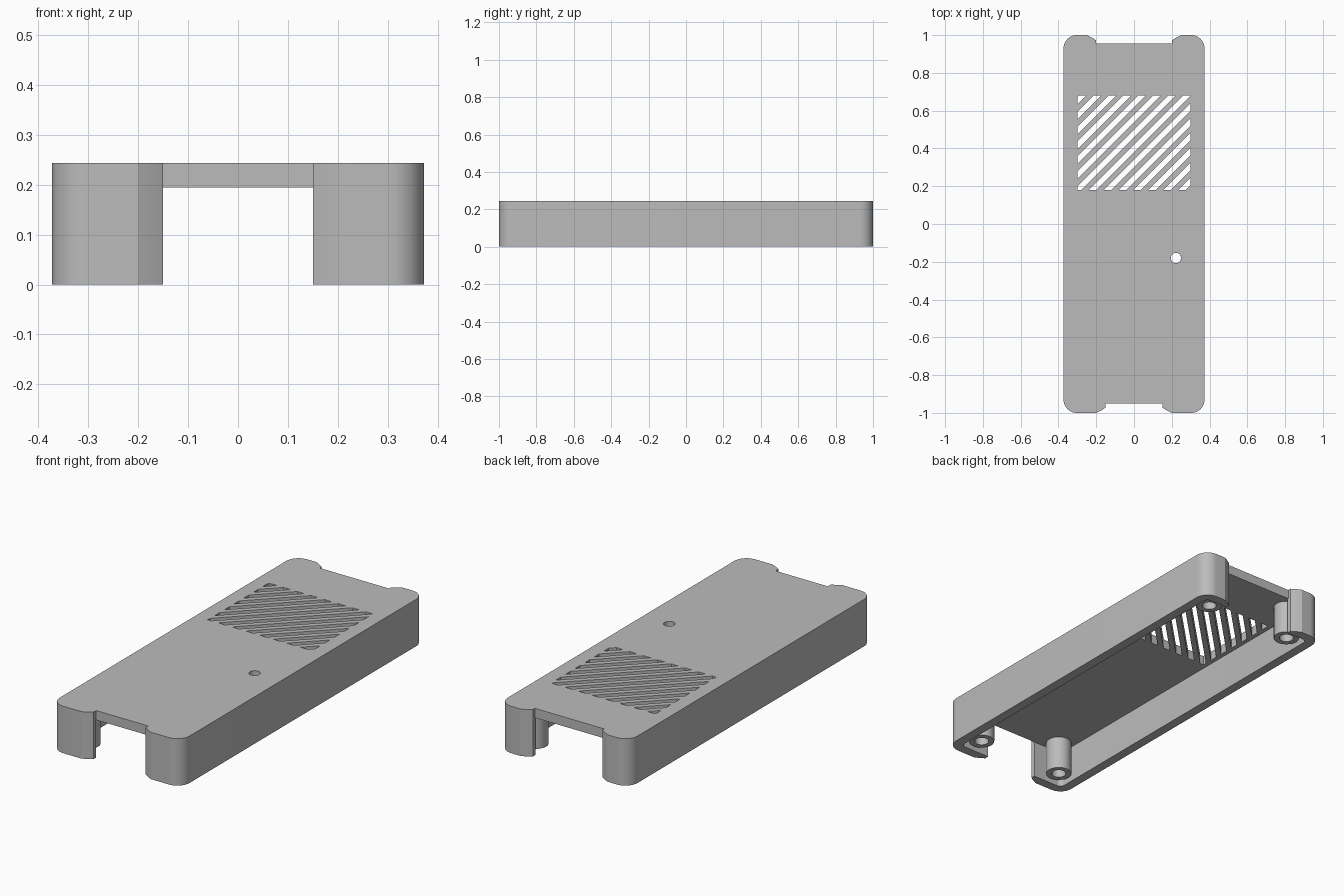
import bpy, bmesh, math
from mathutils import Vector

cube = bpy.data.objects.get("Cube")
if cube:
    bpy.data.objects.remove(cube, do_unlink=True)

W, L, H = 0.373, 1.0, 0.244      # half width, half length, height
WALL, CEIL, R = 0.05, 0.195, 0.07

grey = bpy.data.materials.new("matte grey")
grey.use_nodes = True
grey.diffuse_color = (0.5, 0.5, 0.5, 1)
grey.node_tree.nodes["Principled BSDF"].inputs["Base Color"].default_value = (0.5, 0.5, 0.5, 1)


def make(name, bm):
    bmesh.ops.recalc_face_normals(bm, faces=bm.faces)
    mesh = bpy.data.meshes.new(name)
    bm.to_mesh(mesh)
    bm.free()
    mesh.materials.append(grey)
    obj = bpy.data.objects.new(name, mesh)
    bpy.context.collection.objects.link(obj)
    return obj


def prism(bm, points, z0, z1):
    face = bm.faces.new([bm.verts.new((x, y, z0)) for x, y in points])
    out = bmesh.ops.extrude_face_region(bm, geom=[face])["geom"]
    verts = [v for v in out if isinstance(v, bmesh.types.BMVert)]
    bmesh.ops.translate(bm, verts=verts, vec=(0, 0, z1 - z0))


def circle(x, y, r, n=32):
    return [(x + r * math.cos(2 * math.pi * i / n), y + r * math.sin(2 * math.pi * i / n))
            for i in range(n)]


def rounded(w, l, r, n=10):
    pts = []
    for q, (sx, sy) in enumerate([(1, 1), (-1, 1), (-1, -1), (1, -1)]):
        for i in range(n + 1):
            a = math.pi / 2 * (q + i / n)
            pts.append((sx * (w - r) + r * math.cos(a), sy * (l - r) + r * math.sin(a)))
    return pts


def cut(target, name, bm):
    cutter = make(name, bm)
    cutter.hide_render = True
    mod = target.modifiers.new(name, 'BOOLEAN')
    mod.operation, mod.solver, mod.object = 'DIFFERENCE', 'EXACT', cutter
    bpy.context.view_layer.objects.active = target
    bpy.ops.object.modifier_apply(modifier=mod.name)
    bpy.data.objects.remove(cutter, do_unlink=True)


# Rounded shell, open underneath
bm = bmesh.new()
prism(bm, rounded(W, L, R), 0, H)
case = make("case_shell", bm)
bm = bmesh.new()
prism(bm, rounded(W - WALL, L - WALL, 0.025), -0.1, CEIL)
cut(case, "cavity_cutter", bm)

# End openings with flared mouths
for name, side, half, depth in (("front", -1, 0.15, 0.05), ("back", 1, 0.2, 0.045)):
    right = [(half, L - depth), (half, 0.972), (half + 0.025, 0.988), (half + 0.05, L),
             (half + 0.05, 1.1)]
    outline = right + [(-x, y) for x, y in reversed(right)]
    bm = bmesh.new()
    prism(bm, [(x, side * y) for x, y in outline], -0.1, H + 0.1)
    cut(case, name + "_mouth_cutter", bm)
    bm = bmesh.new()
    prism(bm, [(sx * half, side * y) for sx, y in ((-1, 0.9), (1, 0.9), (1, 0.98), (-1, 0.98))],
          -0.1, CEIL)
    cut(case, name + "_opening_cutter", bm)

# Diagonal vent slots trimmed to a rectangle
X0, X1, Y0, Y1 = -0.3, 0.3, 0.18, 0.68
PITCH, SLOT = 0.079, 0.04
bm = bmesh.new()
for i in range(14):
    hi = X0 - Y1 + 0.047 + PITCH * i
    part = bmesh.new()
    prism(part, [(X0, Y0), (X1, Y0), (X1, Y1), (X0, Y1)], CEIL - 0.05, H + 0.05)
    for u, s in ((hi, 1), (hi - SLOT, -1)):
        res = bmesh.ops.bisect_plane(part, geom=part.verts[:] + part.edges[:] + part.faces[:],
                                     plane_co=(u, 0, 0), plane_no=Vector((s, -s, 0)),
                                     clear_outer=True)
        edges = [e for e in res["geom_cut"] if isinstance(e, bmesh.types.BMEdge)]
        if edges:
            bmesh.ops.edgeloop_fill(part, edges=edges)
    mesh = bpy.data.meshes.new("slot")
    part.to_mesh(mesh)
    part.free()
    bm.from_mesh(mesh)
    bpy.data.meshes.remove(mesh)
cut(case, "vent_cutter", bm)

# Small round hole in the top
bm = bmesh.new()
prism(bm, circle(0.222, -0.18, 0.027), 0.1, 0.4)
cut(case, "top_hole_cutter", bm)

# Hollow screw posts in the corners
posts = [case]
for sx, side in ((-1, "right"), (1, "left")):
    for sy, end in ((-1, "front"), (1, "back")):
        bm = bmesh.new()
        prism(bm, circle(sx * 0.25, sy * 0.88, 0.0625), 0.02, CEIL + 0.01)
        post = make(f"{end}_{side}_post", bm)
        bm = bmesh.new()
        prism(bm, circle(sx * 0.25, sy * 0.88, 0.035), -0.1, CEIL - 0.002)
        cut(post, "bore_cutter", bm)
        posts.append(post)

bpy.ops.object.select_all(action='DESELECT')
for obj in posts:
    obj.select_set(True)
bpy.context.view_layer.objects.active = case
bpy.ops.object.shade_smooth_by_angle(angle=math.radians(25))
